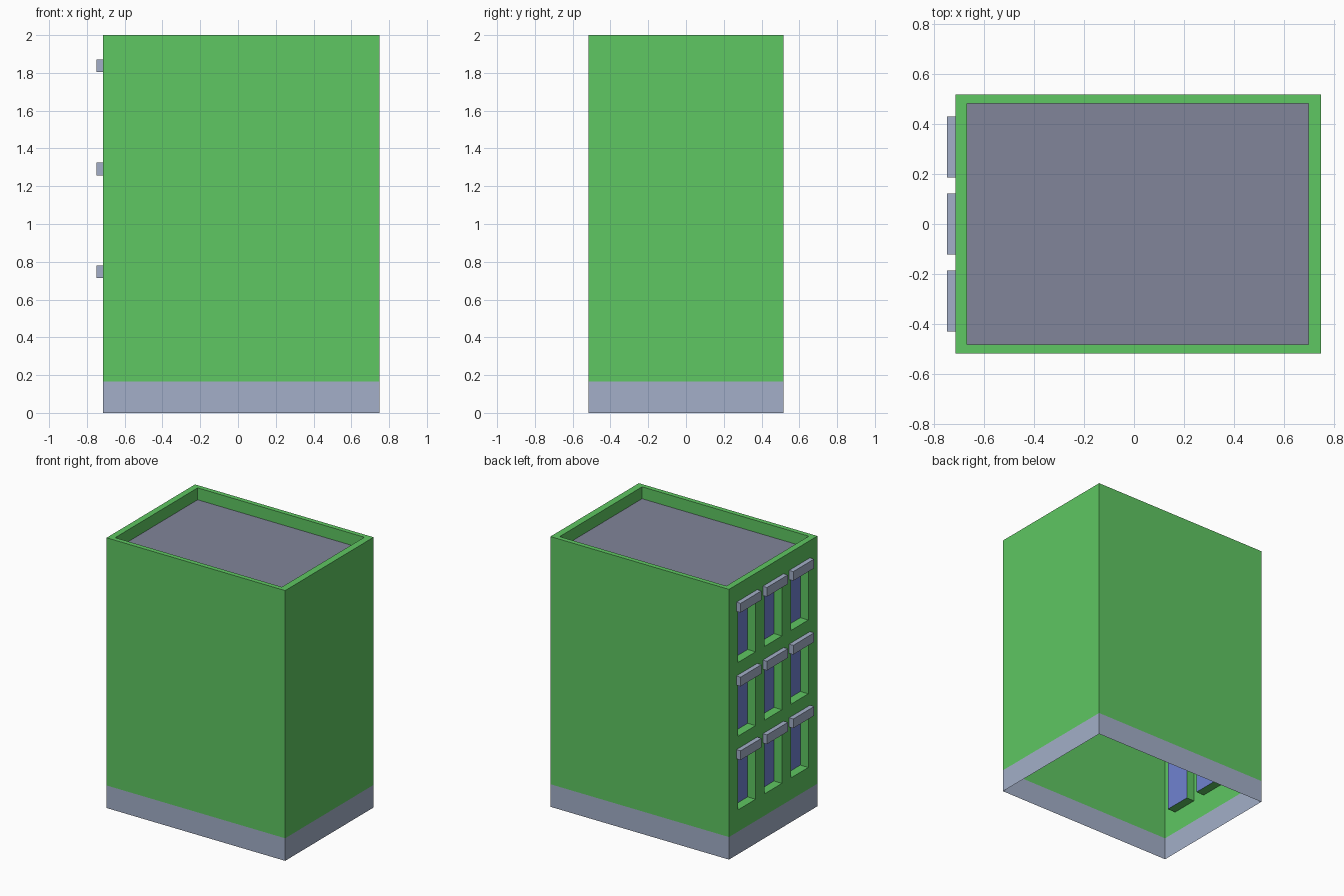
import bpy
import bmesh
from mathutils import Vector

if "Cube" in bpy.data.objects:
    bpy.data.objects.remove(bpy.data.objects["Cube"])


def mat(name, rgb):
    m = bpy.data.materials.new(name)
    m.diffuse_color = (*rgb, 1)
    m.use_nodes = True
    m.node_tree.nodes["Principled BSDF"].inputs["Base Color"].default_value = m.diffuse_color
    return m


GREEN = mat("green_wall", (0.114, 0.571, 0.122))
STONE = mat("pale_blue_grey", (0.366, 0.429, 0.578))
ROOF = mat("roof_grey", (0.220, 0.235, 0.319))
GLASS = mat("window_blue", (0.162, 0.223, 0.631))

# Main dimensions
X0, X1, Y = -0.714, 0.748, 0.517          # outer walls
RX0, RX1, RY = -0.668, 0.697, 0.482       # inside of parapet
BASE, ROOF_Z, TOP = 0.167, 1.912, 2.0
DEPTH = 0.065                             # window recess
WIN_Y = [-0.308, 0.0, 0.308]
WIN_Z = [0.328, 0.873, 1.419]             # sill heights
HALF_W, WIN_H = 0.102, 0.385


def quad(bm, pts, normal):
    """Add a quad facing the given direction."""
    f = bm.faces.new([bm.verts.new(p) for p in pts])
    f.normal_update()
    if f.normal.dot(Vector(normal)) < 0:
        f.normal_flip()


def x_quad(bm, x, y0, y1, z0, z1, s):
    quad(bm, [(x, y0, z0), (x, y1, z0), (x, y1, z1), (x, y0, z1)], (s, 0, 0))


def y_quad(bm, y, x0, x1, z0, z1, s):
    quad(bm, [(x0, y, z0), (x1, y, z0), (x1, y, z1), (x0, y, z1)], (0, s, 0))


def z_quad(bm, z, x0, x1, y0, y1, s):
    quad(bm, [(x0, y0, z), (x1, y0, z), (x1, y1, z), (x0, y1, z)], (0, 0, s))


def finish(bm, name, material):
    bmesh.ops.remove_doubles(bm, verts=bm.verts, dist=1e-5)
    me = bpy.data.meshes.new(name)
    bm.to_mesh(me)
    bm.free()
    me.materials.append(material)
    bpy.context.collection.objects.link(bpy.data.objects.new(name, me))


# Plinth band: open shell around the foot
bm = bmesh.new()
for s in (-1, 1):
    y_quad(bm, s * Y, X0, X1, 0, BASE, s)
    x_quad(bm, X1 if s > 0 else X0, -Y, Y, 0, BASE, s)
finish(bm, "base_band", STONE)

# Green walls, parapet and window reveals
bm = bmesh.new()
for s in (-1, 1):
    y_quad(bm, s * Y, X0, X1, BASE, TOP, s)
    y_quad(bm, s * RY, RX0, RX1, ROOF_Z, TOP, -s)
    ro, ri = (X1, RX1) if s > 0 else (X0, RX0)
    x_quad(bm, ri, -RY, RY, ROOF_Z, TOP, -s)
    # parapet rim, mitred at the corners
    quad(bm, [(ro, -Y, TOP), (ro, Y, TOP), (ri, RY, TOP), (ri, -RY, TOP)], (0, 0, 1))
    quad(bm, [(X0, s * Y, TOP), (X1, s * Y, TOP), (RX1, s * RY, TOP), (RX0, s * RY, TOP)], (0, 0, 1))
x_quad(bm, X1, -Y, Y, BASE, TOP, 1)

# Window wall as a grid; odd cells are the openings
ys = [-Y] + [c + d for c in WIN_Y for d in (-HALF_W, HALF_W)] + [Y]
zs = [BASE] + [c + d for c in WIN_Z for d in (0, WIN_H)] + [TOP]
xi = X0 + DEPTH
for i in range(len(ys) - 1):
    for j in range(len(zs) - 1):
        y0, y1, z0, z1 = ys[i], ys[i + 1], zs[j], zs[j + 1]
        if i % 2 and j % 2:
            y_quad(bm, y0, X0, xi, z0, z1, 1)
            y_quad(bm, y1, X0, xi, z0, z1, -1)
            z_quad(bm, z0, X0, xi, y0, y1, 1)
            z_quad(bm, z1, X0, xi, y0, y1, -1)
        else:
            x_quad(bm, X0, y0, y1, z0, z1, -1)
finish(bm, "walls", GREEN)

# Flat roof inside the parapet
bm = bmesh.new()
z_quad(bm, ROOF_Z, RX0, RX1, -RY, RY, 1)
finish(bm, "roof", ROOF)

# Window panes and the lintels above them
panes, lintels = bmesh.new(), bmesh.new()
LX, LH, LW = -0.748, 0.068, 0.122
for c in WIN_Y:
    for z in WIN_Z:
        x_quad(panes, xi, c - HALF_W, c + HALF_W, z, z + WIN_H, -1)
        b, t = z + WIN_H, z + WIN_H + LH
        x_quad(lintels, LX, c - LW, c + LW, b, t, -1)
        z_quad(lintels, b, LX, X0, c - LW, c + LW, -1)
        z_quad(lintels, t, LX, X0, c - LW, c + LW, 1)
        for s in (-1, 1):
            y_quad(lintels, c + s * LW, LX, X0, b, t, s)
finish(panes, "window_panes", GLASS)
finish(lintels, "window_lintels", STONE)
